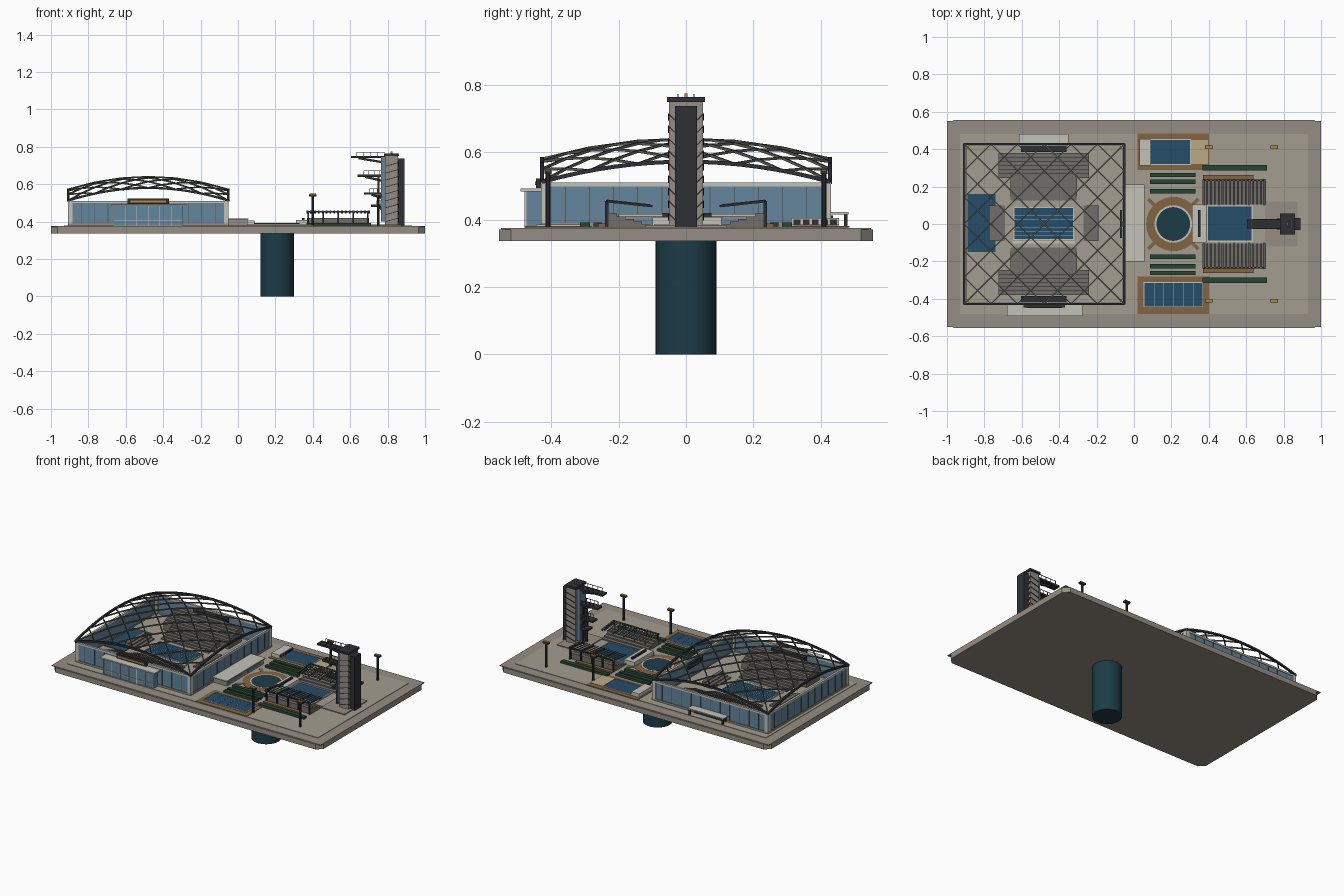
import bpy, bmesh, math
from mathutils import Vector, Matrix

if "Cube" in bpy.data.objects:
    bpy.data.objects.remove(bpy.data.objects["Cube"])

MATS = {}
PALETTE = dict(stone=(.30, .27, .23), plaza=(.37, .34, .28), pale=(.55, .54, .48), dark=(.028, .03, .036),
               glass=(.13, .24, .34), water=(.018, .075, .14), deep=(.012, .045, .065), wood=(.23, .13, .055),
               hedge=(.02, .06, .035), steel=(.10, .10, .09), seat=(.17, .155, .145), sand=(.5, .4, .24),
               gold=(.5, .25, .05), lane=(.25, .45, .6))


class Part:
    """Collects boxes, beams and discs into one named object."""
    def __init__(self, name, color):
        self.name, self.color, self.bm = name, color, bmesh.new()

    def box(self, x0, x1, y0, y1, z0, z1):
        m = Matrix.Translation(((x0 + x1) / 2, (y0 + y1) / 2, (z0 + z1) / 2))
        bmesh.ops.create_cube(self.bm, size=1, matrix=m @ Matrix.Diagonal((abs(x1 - x0), abs(y1 - y0), abs(z1 - z0), 1)))
        return self

    def pair(self, x0, x1, y0, y1, z0, z1):
        return self.box(x0, x1, y0, y1, z0, z1).box(x0, x1, -y1, -y0, z0, z1)

    def beam(self, a, b, w, h=None):
        a, b = Vector(a), Vector(b)
        d = b - a
        m = Matrix.Translation((a + b) / 2) @ d.to_track_quat('Z', 'Y').to_matrix().to_4x4()
        bmesh.ops.create_cube(self.bm, size=1, matrix=m @ Matrix.Diagonal((w, h or w, d.length, 1)))
        return self

    def disc(self, x, y, r, z0, z1, n=48):
        bmesh.ops.create_cone(self.bm, cap_ends=True, segments=n, radius1=r, radius2=r, depth=z1 - z0,
                              matrix=Matrix.Translation((x, y, (z0 + z1) / 2)))
        return self

    def frame(self, x0, x1, y0, y1, z0, z1, t):
        self.box(x0, x1, y0, y0 + t, z0, z1).box(x0, x1, y1 - t, y1, z0, z1)
        return self.box(x0, x0 + t, y0 + t, y1 - t, z0, z1).box(x1 - t, x1, y0 + t, y1 - t, z0, z1)

    def done(self, smooth=False):
        me = bpy.data.meshes.new(self.name)
        self.bm.to_mesh(me)
        self.bm.free()
        ob = bpy.data.objects.new(self.name, me)
        bpy.context.collection.objects.link(ob)
        if self.color not in MATS:
            MATS[self.color] = bpy.data.materials.new(self.color)
            MATS[self.color].diffuse_color = (*PALETTE[self.color], 1)
        me.materials.append(MATS[self.color])
        if smooth:
            bpy.context.view_layer.objects.active = ob
            ob.select_set(True)
            bpy.ops.object.shade_smooth_by_angle()
            ob.select_set(False)
        return ob


G = .378  # plaza level

# base slab with chamfered corners, thin lip and paved plaza
slab = Part("base_slab", "stone")
slab.box(-1, 1, -.555, .555, .337, .371)
bmesh.ops.bevel(slab.bm, geom=[e for e in slab.bm.edges if abs(e.verts[0].co.z - e.verts[1].co.z) > .01],
                offset=.035, segments=1, affect='EDGES')
slab.done()
Part("slab_lip", "stone").box(-1, 1, -.55, .55, .370, .375).done()
Part("plaza_paving", "plaza").box(-.93, .93, -.48, .48, .374, G).done()

# diving well
Part("well_shaft", "deep").disc(.21, 0, .09, 0, G + .004).done(True)
well = Part("well_deck", "wood").disc(.21, 0, .145, G - .002, G + .002)
for k in range(4):
    a = math.radians(45 + 90 * k)
    c, s = math.cos(a), math.sin(a)
    well.beam((.21 + .13 * c, .13 * s, G), (.21 + .19 * c, .19 * s, G), .02, .006)
well.done()
Part("well_coping", "pale").disc(.21, 0, .1, G, G + .003).done()

# arena shell
AX0, AX1, AY = -.91, -.05, .43
Part("arena_plinth", "stone").frame(AX0, AX1, -AY, AY, G - .002, .39, .012).done()
Part("arena_glass", "glass").frame(AX0 + .004, AX1 - .004, -AY + .004, AY - .004, .39, .5, .006).done()
Part("arena_ring_beam", "pale").frame(AX0, AX1, -AY, AY, .498, .510, .014).done()
cols = Part("arena_corner_columns", "pale")
for x in (AX0, AX1 - .025):
    cols.pair(x, x + .025, AY - .025, AY, G, .5)
cols.done()
mull = Part("arena_mullions", "steel")
for i in range(1, 12):
    x, y = AX0 + (AX1 - AX0) * i / 12, -AY + 2 * AY * i / 12
    mull.pair(x - .0015, x + .0015, AY - .006, AY - .001, .39, .498)
    for xx in (AX0 + .001, AX1 - .006):
        mull.box(xx, xx + .005, y - .0015, y + .0015, .39, .498)
mull.done()


# roof diagrid on a translation surface
def roof(u, v):
    return (-.48 + u * .428, v * .428, .512 + .068 * (1 - u * u) + .06 * (1 - v * v))


grid = Part("roof_lattice", "steel")
edge = Part("roof_edge_arches", "dark")
N = 6
for i in range(N):
    for j in range(N):
        u0, u1, v0, v1 = (-1 + 2 * q / N for q in (i, i + 1, j, j + 1))
        mid = roof((u0 + u1) / 2, (v0 + v1) / 2)
        for u, v in ((u0, v0), (u1, v0), (u0, v1), (u1, v1)):
            grid.beam(roof(u, v), mid, .006, .008)
M = 16
for i in range(M):
    a, b = -1 + 2 * i / M, -1 + 2 * (i + 1) / M
    for s in (-1, 1):
        edge.beam(roof(a, s), roof(b, s), .012)
        edge.beam(roof(s, a), roof(s, b), .012)
edge.done()
grid.done()

# front entrance, sign panel and rear service canopy
Part("entrance_glass", "glass").box(-.665, -.295, -.475, -.43, G, .484).done()
Part("entrance_canopy", "pale").box(-.68, -.275, -.492, -.43, .484, .492).done()
ent = Part("entrance_mullions", "pale")
for i in range(7):
    x = -.665 + .37 * i / 6
    ent.box(x - .002, x + .002, -.479, -.474, G, .484)
ent.box(-.665, -.295, -.479, -.474, .405, .409).done()
Part("sign_panel", "dark").box(-.59, -.37, -.446, -.43, .494, .522).done()
Part("sign_strip", "gold").box(-.575, -.385, -.449, -.446, .503, .513).done()
Part("service_canopy", "pale").box(-.615, -.35, .43, .482, .415, .422).done()
Part("service_doors", "dark").box(-.6, -.365, .43, .436, G, .412).box(-.61, -.6, .47, .48, G, .415).box(-.365, -.355, .47, .48, G, .415).done()

# arena interior: floor, pools, stands, scoreboards
Part("arena_floor", "plaza").box(AX0 + .01, AX1 - .01, -.42, .42, G - .002, .382).done()
Part("arena_water", "water").box(-.64, -.325, -.08, .085, .38, .386).box(-.89, -.74, -.15, .16, .38, .386).done()
Part("arena_pool_coping", "pale").frame(-.645, -.32, -.085, .09, .38, .388, .005).box(-.65, -.315, -.105, -.09, .38, .386).done()
lanes = Part("lane_ropes", "lane")
for i in range(1, 8):
    y = -.08 + .165 * i / 8
    lanes.box(-.64, -.325, y - .001, y + .001, .386, .3875)
lanes.done()
st = Part("arena_stands", "seat")
for k in range(6):
    st.pair(-.66, -.305, .125 + k * .021, .25, .382, .390 + k * .008)
    st.pair(-.725, -.24, .245 + k * .022, .38, .382, .438 + k * .009)
    if k < 4:
        st.box(-.775, -.69 - k * .02, -.09, .1, .382, .39 + k * .008)
        st.box(-.27 + k * .02, -.19, -.09, .1, .382, .39 + k * .008)
st.done()
Part("scoreboards", "dark").pair(-.605, -.36, .385, .42, .45, .496).box(-.075, -.062, -.075, .075, .45, .486).done()

# link pavilion between arena and plaza
Part("link_pavilion", "stone").box(-.05, .05, -.19, .2, G, .41).done()
Part("link_roof", "pale").box(-.05, .057, -.2, .21, .41, .417).done()
Part("link_windows", "glass").pair(.05, .052, .03, .17, .387, .404).done()

# side pools on timber decks
Part("pool_decks", "wood").box(.02, .4, -.48, -.28, G - .002, G + .003).box(.02, .4, .29, .485, G - .002, G + .003).done()
Part("side_pool_water", "water").box(.055, .365, -.44, -.315, G, G + .006).box(.09, .3, .32, .45, G, G + .006).done()
Part("side_pool_coping", "pale").frame(.05, .37, -.445, -.31, G, G + .008, .005).frame(.085, .305, .315, .455, G, G + .008, .005).done()
lr = Part("side_lane_ropes", "lane")
for i in range(1, 6):
    lr.box(.055 + i * .052, .057 + i * .052, -.44, -.315, G + .005, G + .0075)
lr.done()
Part("changing_pavilion", "pale").box(.03, .088, .312, .455, G, .405).done()
pw = Part("pavilion_windows", "dark")
for i in range(5):
    pw.box(.087, .09, .32 + i * .027, .34 + i * .027, .384, .4)
pw.done()
Part("sand_area", "sand").box(.305, .395, .32, .45, G, G + .005).done()

# hedges and benches
hedge = Part("hedges", "hedge")
for y in (.175, .225, .262):
    hedge.pair(.085, .33, y - .012, y + .012, G, .392)
hedge.pair(.365, .71, .285, .315, G, .392).done()
Part("benches", "wood").pair(.37, .64, .238, .262, G, .388).done()

# outdoor diving pool, judges' desk, slatted stands
Part("diving_pool", "water").box(.395, .63, -.09, .095, G, G + .006).done()
Part("diving_pool_coping", "pale").frame(.39, .635, -.095, .1, G, G + .008, .006).done()
Part("judges_desk", "pale").box(.31, .388, -.1, .105, G, .408).done()
Part("desk_screen", "dark").box(.342, .355, -.07, .075, .408, .42).done()
out = Part("outdoor_stands", "seat")
for k in range(5):
    out.pair(.37, .7, .105 + k * .025, .23, G, .386 + k * .008)
out.done()
can = Part("stand_canopy", "dark")
for s in (-1, 1):
    for k in range(5):
        x = .375 + .32 * k / 4
        can.box(x - .004, x + .004, s * .235 - .005, s * .235 + .005, G, .455)
        can.beam((x, s * .238, .455), (x, s * .1, .44), .005, .007)
    can.box(.365, .705, s * .235 - .004, s * .235 + .004, .448, .456)
can.done()
sl = Part("canopy_slats", "steel")
for s in (-1, 1):
    for k in range(17):
        x = .37 + .33 * k / 16
        sl.beam((x, s * .235, .458), (x, s * .105, .444), .009, .003)
sl.done()

# lamp posts
post, head = Part("lamp_posts", "dark"), Part("lamp_heads", "gold")
for x in (.4, .75):
    for y in (-.41, .41):
        post.disc(x, y, .008, G, .535, 10).box(x - .02, x + .02, y - .01, y + .01, .535, .546)
        head.box(x - .018, x + .018, y - .008, y + .008, .546, .549)
post.done()
head.done()

# diving tower
Part("tower_pad", "stone").box(.7, .875, -.12, .12, G - .002, G + .006).done()
Part("tower_shaft", "stone").box(.787, .855, -.05, .05, G, .75).done()
Part("tower_lift", "dark").box(.855, .89, -.033, .033, G, .737).done()
Part("tower_glazing", "glass").box(.765, .787, -.032, .032, .4, .745).done()
Part("tower_cap", "dark").box(.78, .862, -.057, .057, .75, .764).done()
Part("tower_beacon", "gold").box(.815, .825, -.005, .005, .764, .775).done()
zig = Part("tower_stripes", "dark")
for k in range(9):
    z = .4 + k * .037
    for s in (-1, 1):
        zig.beam((.856, s * .033, z), (.856, s * .051, z + .018), .006, .004)
        zig.beam((.79, s * .051, z), (.853, s * .051, z + .018), .004, .004)
zig.done()
plat, rail = Part("dive_platforms", "dark"), Part("platform_rails", "steel")
for x, z in ((.605, .745), (.64, .645), (.675, .55), (.71, .485)):
    plat.box(x, .787, -.025, .025, z - .006, z + .006)
    plat.beam((x + .04, 0, z - .006), (.785, 0, z - .03), .012, .012)
    for y in (-.024, .024):
        rail.beam((x + .03, y, z + .026), (.787, y, z + .026), .003)
        for k in range(4):
            xx = x + .03 + (.755 - x) * k / 4
            rail.beam((xx, y, z), (xx, y, z + .026), .003)
plat.pair(.745, .757, .012, .022, G, .645)
plat.done()
rail.done()

for m in bpy.data.materials:
    if m.users and not m.is_grease_pencil:
        m.use_nodes = True
        m.node_tree.nodes["Principled BSDF"].inputs["Base Color"].default_value = m.diffuse_color
